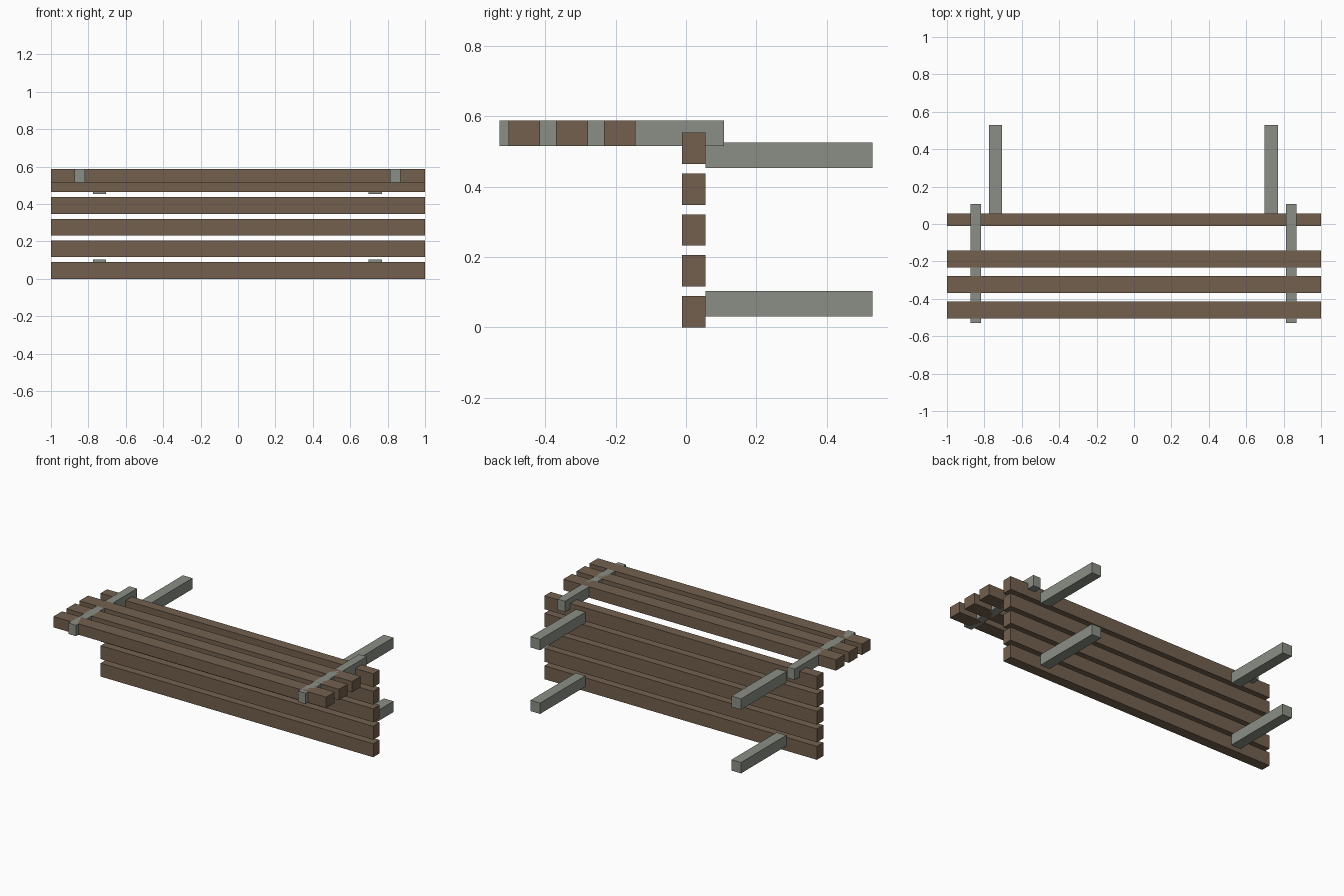
import bpy

if "Cube" in bpy.data.objects:
    bpy.data.objects.remove(bpy.data.objects["Cube"])


def material(name, rgb):
    m = bpy.data.materials.new(name)
    m.diffuse_color = (*rgb, 1)
    m.use_nodes = True
    m.node_tree.nodes["Principled BSDF"].inputs["Base Color"].default_value = m.diffuse_color
    return m


wood = material("wood", (0.17, 0.117, 0.076))
metal = material("metal", (0.26, 0.275, 0.235))


def box(name, x, y, z, mat):
    """Box from (min, max) ranges on each axis."""
    bpy.ops.mesh.primitive_cube_add(size=1, location=[sum(r) / 2 for r in (x, y, z)])
    ob = bpy.context.object
    ob.name = name
    ob.scale = [r[1] - r[0] for r in (x, y, z)]
    bpy.ops.object.transform_apply(location=False, rotation=False, scale=True)
    ob.data.materials.append(mat)
    return ob


SPAN = (-1.0, 1.0)

# upright wall of five slats
for i in range(5):
    z = i * 0.116
    box(f"wall_slat_{i + 1}", SPAN, (-0.011, 0.056), (z, z + 0.089), wood)

# three seat slats
for i in range(3):
    y = -0.505 + i * 0.136
    box(f"seat_slat_{i + 1}", SPAN, (y, y + 0.09), (0.515, 0.587), wood)

# seat support arms, level with the seat slats
for side, x in (("left", -0.845), ("right", 0.840)):
    box(f"seat_arm_{side}", (x - 0.028, x + 0.028), (-0.53, 0.108), (0.515, 0.587), metal)

# beams running back from the wall
for side, x in (("left", -0.740), ("right", 0.734)):
    for level, z in (("lower", 0.031), ("upper", 0.453)):
        box(f"{level}_rear_beam_{side}", (x - 0.035, x + 0.035), (0.056, 0.53), (z, z + 0.072), metal)
